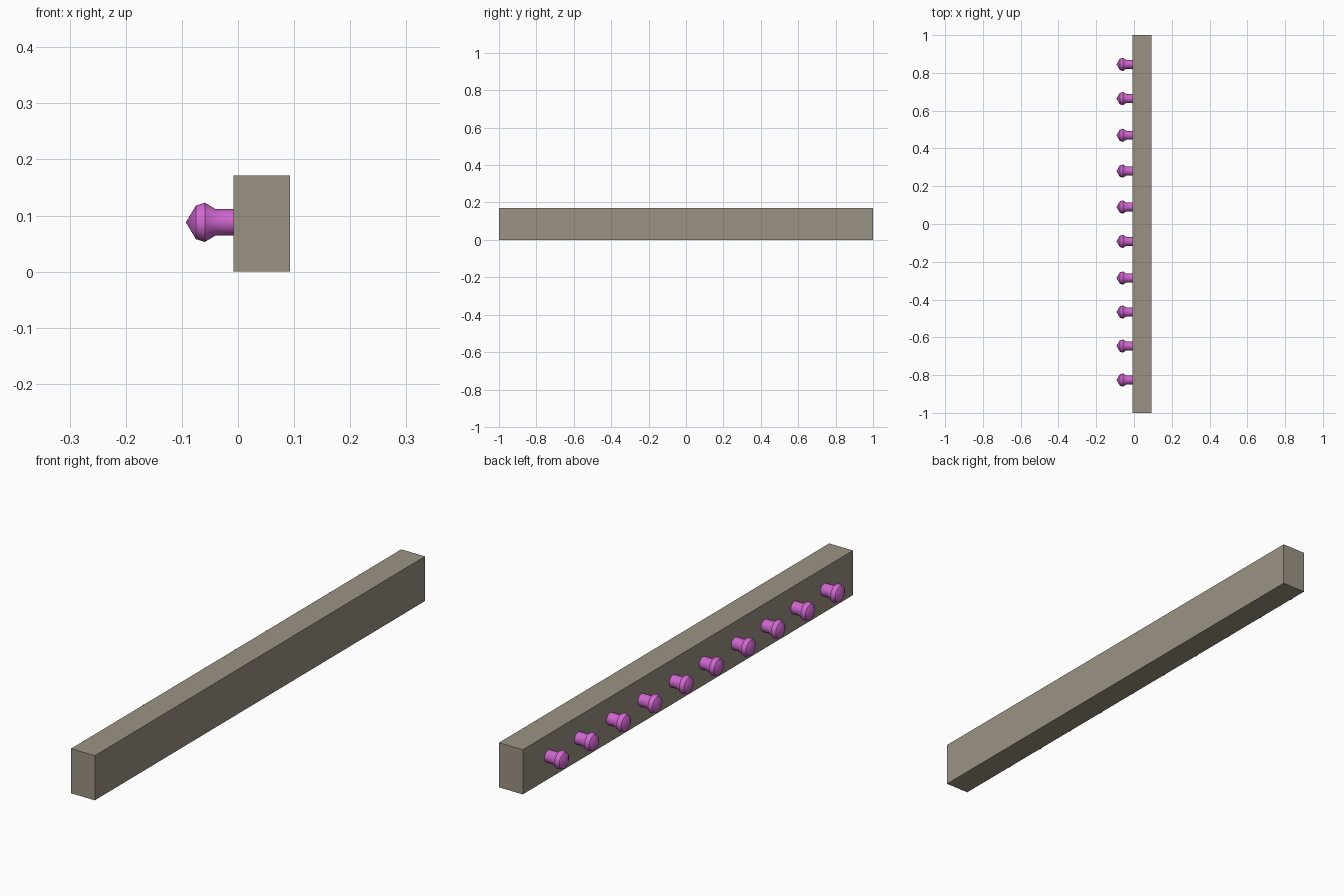
import bpy, bmesh
from math import sin, cos, pi, radians

if "Cube" in bpy.data.objects:
    bpy.data.objects.remove(bpy.data.objects["Cube"])

def material(name, color):
    m = bpy.data.materials.new(name)
    m.diffuse_color = color
    m.use_nodes = True
    m.node_tree.nodes["Principled BSDF"].inputs["Base Color"].default_value = m.diffuse_color
    return m

def add_object(name, bm, mat):
    bmesh.ops.recalc_face_normals(bm, faces=bm.faces)
    me = bpy.data.meshes.new(name)
    bm.to_mesh(me)
    bm.free()
    me.materials.append(mat)
    ob = bpy.data.objects.new(name, me)
    bpy.context.collection.objects.link(ob)
    return ob

wood = material("wood", (0.33, 0.29, 0.23, 1))
purple = material("purple", (0.65, 0.14, 0.65, 1))

# Backing board
bm = bmesh.new()
bmesh.ops.create_cube(bm, size=1)
for v in bm.verts:
    v.co = (v.co.x * 0.101 + 0.0425, v.co.y * 2, (v.co.z + 0.5) * 0.171)
add_object("board", bm, wood)

# Peg: 12-sided turned profile (x, radius) with a pointed cap
SIDES = 12
PROFILE = [(-0.007, 0.0235), (-0.04, 0.0235), (-0.059, 0.035), (-0.075, 0.030)]
bm = bmesh.new()
rings = [[bm.verts.new((x, r * sin(2 * pi * i / SIDES), r * cos(2 * pi * i / SIDES)))
          for i in range(SIDES)] for x, r in PROFILE]
tip = bm.verts.new((-0.093, 0, 0))
for i in range(SIDES):
    j = (i + 1) % SIDES
    for a, b in zip(rings, rings[1:]):
        bm.faces.new((a[i], a[j], b[j], b[i]))
    bm.faces.new((rings[-1][i], rings[-1][j], tip))
bm.faces.new(rings[0])
peg = add_object("peg", bm, purple)
bpy.context.view_layer.objects.active = peg
peg.select_set(True)
bpy.ops.object.shade_smooth_by_angle(angle=radians(31))

# Row of ten hand-spaced pegs sharing one mesh
ROW = [0.845, 0.664, 0.47, 0.28, 0.09, -0.092, -0.286, -0.466, -0.646, -0.826]
for k, y in enumerate(ROW):
    ob = peg if k == 0 else peg.copy()
    if k:
        bpy.context.collection.objects.link(ob)
    ob.name = f"peg_{k + 1}"
    ob.location = (0, y, 0.088)
